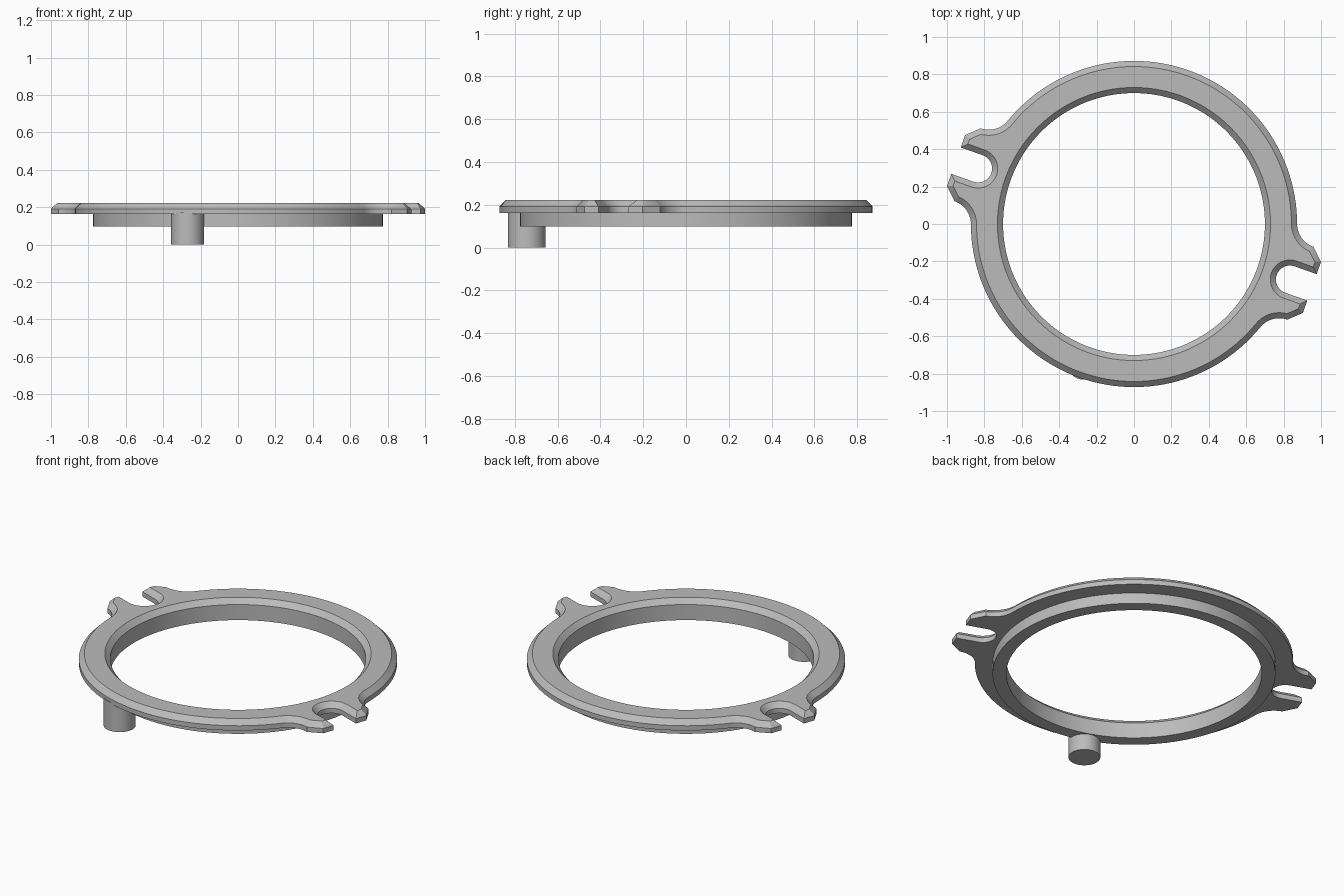
import bpy
import bmesh
from math import cos, sin, pi, radians, sqrt, atan2
from mathutils import Vector, Matrix

if "Cube" in bpy.data.objects:
    bpy.data.objects.remove(bpy.data.objects["Cube"], do_unlink=True)

RADIUS, HOLE, COLLAR = 0.872, 0.70, 0.775
TOP, EDGE, UNDER, COLLAR_BOTTOM = 0.222, 0.192, 0.163, 0.098
CHAMFER = 0.03
TAB_ANGLE = radians(-19.6)

grey = bpy.data.materials.new("plain grey")
grey.use_nodes = True
colour = (0.5, 0.5, 0.5, 1)
grey.diffuse_color = colour
grey.node_tree.nodes["Principled BSDF"].inputs["Base Color"].default_value = colour


def arc(cx, cy, r, start, end, steps):
    return [Vector((cx + r * cos(start + (end - start) * i / steps),
                    cy + r * sin(start + (end - start) * i / steps)))
            for i in range(steps + 1)]


def half_outline():
    """One forked tab along +x, followed by the rim arc to the opposite tab."""
    side, fillet = 0.207, 0.13
    cy = side + fillet
    cx = sqrt((RADIUS + fillet) ** 2 - cy ** 2)
    join = atan2(cy, cx)
    upper = [Vector((1.01, 0.075)), Vector((1.01, 0.145))]
    upper += arc(cx, cy, fillet, -pi / 2, join - pi, 10)
    lower = [Vector((p.x, -p.y)) for p in reversed(upper)]
    notch = arc(0.885, 0, 0.075, -pi / 2, -3 * pi / 2, 16)
    rim = arc(0, 0, RADIUS, join, pi - join, 56)[1:-1]
    return lower + notch + upper + rim


def inset(points, distance):
    """Mitred inward offset of a counter-clockwise outline."""
    result = []
    for i, p in enumerate(points):
        before = (p - points[i - 1]).normalized()
        after = (points[(i + 1) % len(points)] - p).normalized()
        n1, n2 = Vector((-before.y, before.x)), Vector((-after.y, after.x))
        result.append(p + (n1 + n2) * distance / (1 + n1.dot(n2)))
    return result


def add_loop(bm, points, z):
    verts = [bm.verts.new((p.x, p.y, z)) for p in points]
    return verts, [bm.edges.new((v, verts[(i + 1) % len(verts)]))
                   for i, v in enumerate(verts)]


def skin(bm, loops):
    for (a, _), (b, _) in zip(loops, loops[1:]):
        for i in range(len(a)):
            j = (i + 1) % len(a)
            bm.faces.new((a[i], a[j], b[j], b[i]))


def finish(bm, name):
    bmesh.ops.recalc_face_normals(bm, faces=bm.faces[:])
    mesh = bpy.data.meshes.new(name)
    bm.to_mesh(mesh)
    bm.free()
    mesh.materials.append(grey)
    obj = bpy.data.objects.new(name, mesh)
    bpy.context.collection.objects.link(obj)
    bpy.ops.object.select_all(action="DESELECT")
    obj.select_set(True)
    bpy.context.view_layer.objects.active = obj
    bpy.ops.object.shade_smooth_by_angle(angle=radians(30))
    return obj


# Flanged ring with two opposite forked tabs and a collar underneath
half = half_outline()
turn = Matrix.Rotation(TAB_ANGLE, 2)
outline = [turn @ p for p in half] + [turn @ -p for p in half]

bm = bmesh.new()
outer = [add_loop(bm, outline, UNDER),
         add_loop(bm, outline, EDGE),
         add_loop(bm, inset(outline, CHAMFER), TOP)]
bore = [add_loop(bm, arc(0, 0, r, 0, 2 * pi, 128)[:-1], z) for r, z in (
    (HOLE + CHAMFER, TOP), (HOLE, EDGE), (HOLE, COLLAR_BOTTOM),
    (COLLAR, COLLAR_BOTTOM), (COLLAR, UNDER))]
skin(bm, outer)
skin(bm, bore)
for rim, hole, facing in ((outer[-1], bore[0], 1), (outer[0], bore[-1], -1)):
    bmesh.ops.triangle_fill(bm, edges=rim[1] + hole[1], use_beauty=True,
                            normal=(0, 0, facing))
finish(bm, "flange_ring")

# Locating pin below the flange
bm = bmesh.new()
bmesh.ops.create_cone(bm, cap_ends=True, segments=48, radius1=0.0875,
                      radius2=0.0875, depth=UNDER + 0.01,
                      matrix=Matrix.Translation((-0.27, -0.745, (UNDER + 0.01) / 2)))
finish(bm, "locating_pin")
